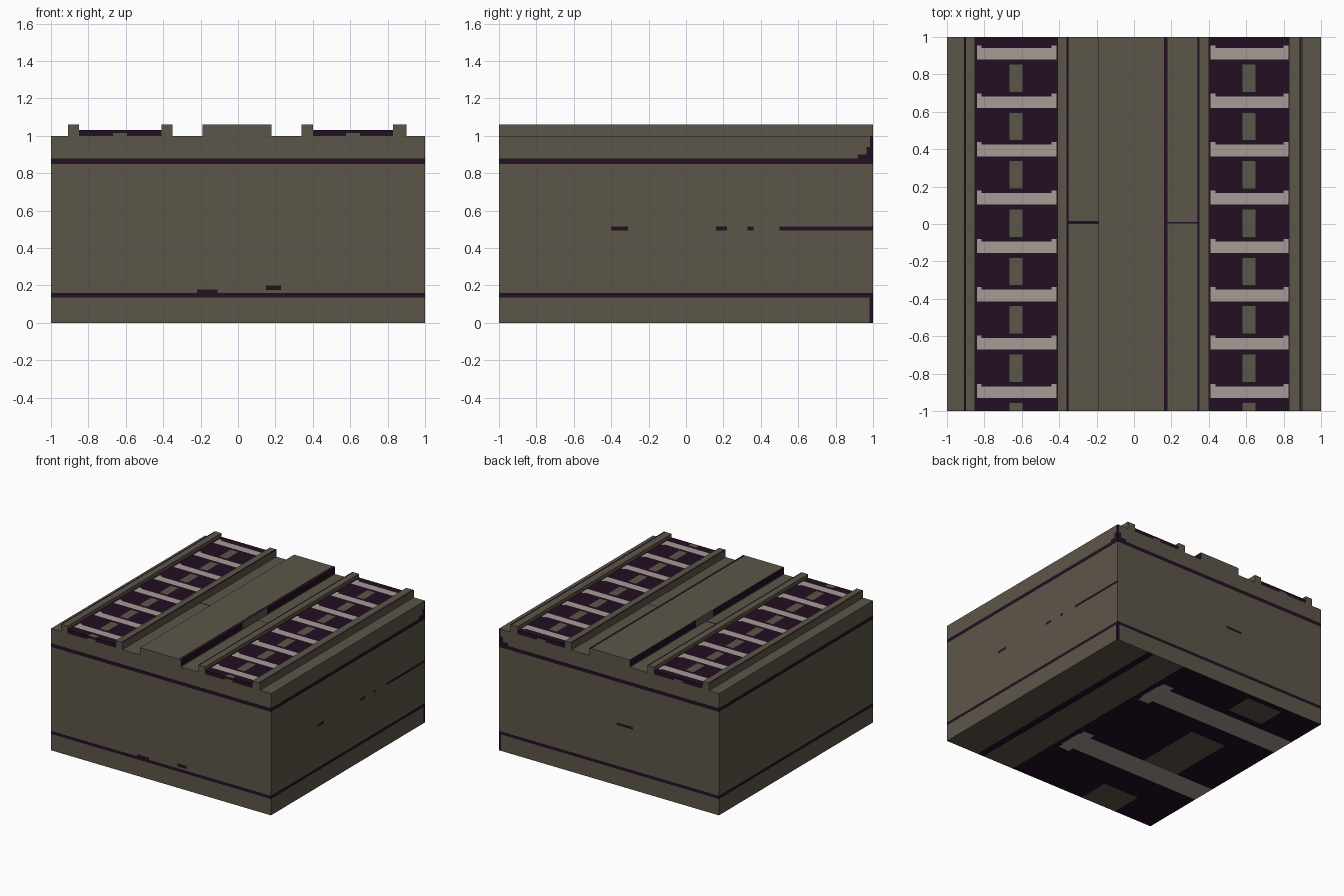
import bpy, bmesh
from mathutils import Vector

if "Cube" in bpy.data.objects:
    bpy.data.objects.remove(bpy.data.objects["Cube"])

COLOURS = {
    "olive_stone": (0.108, 0.093, 0.067),
    "dark_purple": (0.017, 0.0045, 0.016),
    "pale_grey": (0.386, 0.328, 0.305),
}
MATS = []
for name, col in COLOURS.items():
    m = bpy.data.materials.new(name)
    m.diffuse_color = (*col, 1)
    m.use_nodes = True
    m.node_tree.nodes["Principled BSDF"].inputs["Base Color"].default_value = m.diffuse_color
    MATS.append(m)
OLIVE, DARK, PALE = range(3)
B = 9  # "beyond the edge" in paint regions


def painted_box(name, lo, hi, base=OLIVE, paints=()):
    """Box whose faces are cut along paint regions (colour, lo, hi) and coloured."""
    lo, hi = Vector(lo), Vector(hi)
    bm = bmesh.new()
    bmesh.ops.create_cube(bm, size=1)
    for v in bm.verts:
        v.co = Vector([(lo[i] + hi[i]) / 2 + v.co[i] * (hi[i] - lo[i]) for i in range(3)])
    for axis in range(3):
        cuts = {round(p[k][axis], 4) for p in paints for k in (1, 2)}
        normal = Vector([float(i == axis) for i in range(3)])
        for c in sorted(cuts):
            if lo[axis] + 0.002 < c < hi[axis] - 0.002:
                geom = bm.verts[:] + bm.edges[:] + bm.faces[:]
                bmesh.ops.bisect_plane(bm, geom=geom, plane_co=normal * c,
                                       plane_no=normal, dist=1e-5)
    for f in bm.faces:
        c = f.calc_center_median()
        f.material_index = base
        for mat, a, b in paints:
            if all(a[i] <= c[i] <= b[i] for i in range(3)):
                f.material_index = mat
    bmesh.ops.recalc_face_normals(bm, faces=bm.faces[:])
    mesh = bpy.data.meshes.new(name)
    bm.to_mesh(mesh)
    bm.free()
    for m in MATS:
        mesh.materials.append(m)
    ob = bpy.data.objects.new(name, mesh)
    bpy.context.collection.objects.link(ob)
    return ob


# --- Main block: seams around the sides, ladder pattern underneath
E = 0.001
paints = [
    (DARK, (-B, -B, 0.85), (B, B, 0.88)),
    (DARK, (-B, -B, 0.135), (B, B, 0.16)),
]
# broken middle seam on the right side and a short piece on the back
for y0, y1 in ((-0.4, -0.31), (0.16, 0.22), (0.33, 0.36), (0.5, B)):
    paints.append((DARK, (1 - E, y0, 0.495), (B, y1, 0.515)))
paints.append((DARK, (-0.22, 1 - E, 0.495), (-0.07, B, 0.515)))
# worn back right corner
for y0, z0, z1 in ((0.92, 0.88, 0.90), (0.965, 0.90, 0.94), (0.985, 0.94, 1), (0.982, 0, 0.135)):
    paints.append((DARK, (1 - E, y0, z0), (B, B, z1)))
    paints.append((DARK, (y0, 1 - E, z0), (B, B, z1)))
# stains on the front
paints.append((DARK, (0.15, -B, 0.175), (0.23, -1 + E, 0.2)))
paints.append((DARK, (-0.22, -B, 0.16), (-0.11, -1 + E, 0.178)))
# short cross seams on the top
paints.append((DARK, (-0.35, 0.0, 1 - E), (-0.19, 0.015, B)))
paints.append((DARK, (0.18, 0.003, 1 - E), (0.34, 0.01, B)))
# underside: groove, dark bed, centre patches and two rungs
paints.append((DARK, (0.64, -B, -B), (0.70, B, E)))
paints.append((DARK, (-B, -B, -B), (0.355, B, E)))
for y0, y1 in ((0.72, 0.95), (-0.31, 0.29), (-B, -0.73)):
    paints.append((OLIVE, (-0.65, y0, -B), (-0.325, y1, E)))
for y in (0.555, -0.375):
    paints.append((PALE, (-B, y - 0.1, -B), (0.31, y + 0.1, E)))
    paints.append((PALE, (0.2, y - 0.15, -B), (0.3, y + 0.15, E)))
painted_box("main_block", (-1, -1, 0), (1, 1, 1), OLIVE, paints)

# --- Raised centre slab with dark sides
slab = [(DARK, (0.16, -B, 1.06 - E), (0.176, B, B))]
for side, gap in ((1, (-0.2, 0.12)), (-1, (-0.08, 0.14))):
    x0, x1 = (0.18 - E, B) if side > 0 else (-B, -0.19 + E)
    slab.append((DARK, (x0, -B, 1.005), (x1, gap[0], B)))
    slab.append((DARK, (x0, gap[1], 1.005), (x1, B, B)))
painted_box("centre_slab", (-0.19, -1, 1), (0.18, 1, 1.06), OLIVE, slab)

# --- Four rails, each with a dark line on one top edge
for name, x0, x1, line in (("left_outer_rail", -0.91, -0.85, -0.903),
                           ("left_inner_rail", -0.41, -0.35, -0.356),
                           ("right_inner_rail", 0.34, 0.40, 0.346),
                           ("right_outer_rail", 0.83, 0.90, 0.890)):
    painted_box(name, (x0, -1, 1), (x1, 1, 1.06), OLIVE,
                [(DARK, (line - 0.005, -B, 1.06 - E), (line + 0.005, B, B))])

# --- Two ladder tracks between the rails
for name, x0, x1 in (("left_ladder_track", -0.85, -0.41), ("right_ladder_track", 0.40, 0.83)):
    mid = (x0 + x1) / 2
    top = 1.03 - E
    paints = [(OLIVE, (mid - 0.037, -B, 1.0), (mid + 0.037, -1 + E, 1.015)),
              (OLIVE, (mid - 0.037, -B, 1.0), (mid + 0.037, B, 1.015))]
    for i in range(8):
        y = 0.91 - i * 0.2585
        paints.append((OLIVE, (mid - 0.035, y - 0.13 - 0.073, top), (mid + 0.035, y - 0.13 + 0.073, B)))
        paints.append((PALE, (x0 + 0.01, y - 0.031, top), (x1 - 0.005, y + 0.031, B)))
        for a, b in ((x0 + 0.01, x0 + 0.035), (x1 - 0.03, x1 - 0.005)):
            paints.append((PALE, (a, y - 0.031, top), (b, y + 0.045, B)))
    painted_box(name, (x0, -1, 1), (x1, 1, 1.03), DARK, paints)
